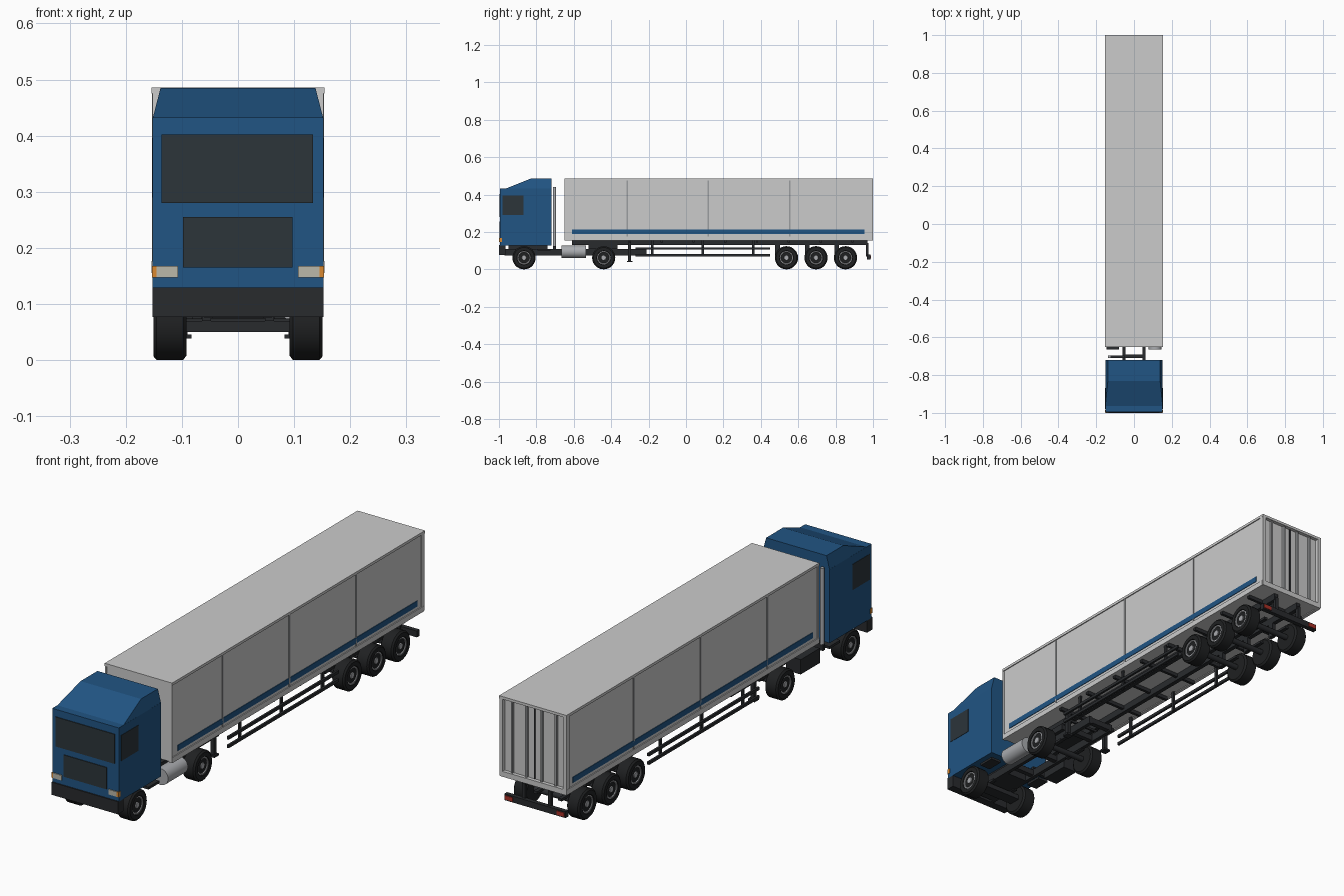
import bpy, bmesh, math
from mathutils import Matrix, Vector

if "Cube" in bpy.data.objects:
    bpy.data.objects.remove(bpy.data.objects["Cube"])


def material(name, rgb):
    m = bpy.data.materials.new(name)
    m.diffuse_color = (*rgb, 1)
    m.use_nodes = True
    m.node_tree.nodes["Principled BSDF"].inputs["Base Color"].default_value = m.diffuse_color
    return m


BLUE = material("blue_paint", (0.015, 0.09, 0.23))
DARK = material("dark_metal", (0.022, 0.024, 0.027))
RUBBER = material("rubber", (0.014, 0.015, 0.016))
GLASS = material("dark_glass", (0.025, 0.035, 0.042))
LAMP = material("lamp", (0.5, 0.48, 0.4))
AMBER = material("amber", (0.7, 0.25, 0.03))
RED = material("red", (0.4, 0.03, 0.02))
STEEL = material("steel", (0.4, 0.41, 0.43))
PANEL = material("trailer_panel", (0.52, 0.53, 0.54))
TRIM = material("trailer_trim", (0.33, 0.34, 0.35))


def finish(name, bm, mat, smooth=False):
    bmesh.ops.recalc_face_normals(bm, faces=bm.faces)
    me = bpy.data.meshes.new(name)
    bm.to_mesh(me)
    bm.free()
    ob = bpy.data.objects.new(name, me)
    bpy.context.collection.objects.link(ob)
    if mat:
        me.materials.append(mat)
    if smooth:
        bpy.ops.object.select_all(action='DESELECT')
        ob.select_set(True)
        bpy.context.view_layer.objects.active = ob
        bpy.ops.object.shade_smooth_by_angle(angle=math.radians(35))
    return ob


def box(name, x, y, z, mat=None):
    """Box from (min, max) ranges."""
    bm = bmesh.new()
    bmesh.ops.create_cube(bm, size=1)
    for v in bm.verts:
        v.co = Vector([(r[0] + r[1]) / 2 + c * (r[1] - r[0]) for r, c in zip((x, y, z), v.co)])
    return finish(name, bm, mat)


def pair(name, x, y, z, mat=None):
    """Box mirrored to both sides."""
    box("right_" + name, x, y, z, mat)
    box("left_" + name, (-x[1], -x[0]), y, z, mat)


def rod(name, a, b, r, mat=None, n=20):
    a, b = Vector(a), Vector(b)
    bm = bmesh.new()
    rot = (b - a).to_track_quat('Z', 'Y').to_matrix().to_4x4()
    bmesh.ops.create_cone(bm, cap_ends=True, segments=n, radius1=r, radius2=r,
                          depth=(b - a).length, matrix=Matrix.Translation((a + b) / 2) @ rot)
    return finish(name, bm, mat, True)


def lathe_x(name, profile, y, z, s, mat, n=28):
    """Revolve (x, radius) points around an axle line."""
    bm = bmesh.new()
    rings = [[bm.verts.new((s * x, y + r * math.cos(2 * math.pi * i / n),
                            z + r * math.sin(2 * math.pi * i / n))) for i in range(n)]
             for x, r in profile]
    for p, q in zip(rings, rings[1:]):
        for i in range(n):
            bm.faces.new((p[i], p[(i + 1) % n], q[(i + 1) % n], q[i]))
    bm.faces.new(rings[0])
    bm.faces.new(rings[-1])
    return finish(name, bm, mat, True)


# Wheels and axles
TYRE = [(.092, .036), (.092, .054), (.098, .062), (.145, .062), (.151, .055), (.151, .038), (.145, .036)]
HUB = [(.12, .036), (.148, .036), (.148, .031), (.143, .028), (.143, .014), (.148, .012)]
for k, y in enumerate((-.866, -.44, .537, .695, .853), 1):
    for s, side in ((1, "right"), (-1, "left")):
        lathe_x(f"{side}_tyre_{k}", TYRE, y, .062, s, RUBBER)
        lathe_x(f"{side}_hub_{k}", HUB, y, .062, s, STEEL)
    rod(f"axle_{k}", (-.1, y, .062), (.1, y, .062), .012, DARK, 12)
    pair(f"axle_spring_{k}", (.048, .064), (y - .05, y + .05), (.07, .08), DARK)

# Cab: body with tapered roof
box("cab_body", (-.152, .152), (-.995, -.72), (.127, .432), BLUE)
bm = bmesh.new()
low = [(-.152, -.965), (.152, -.965), (.152, -.72), (-.152, -.72)]
top = [(-.138, -.83), (.138, -.83), (.138, -.72), (-.138, -.72)]
lo = [bm.verts.new((*p, .431)) for p in low]
hi = [bm.verts.new((*p, .485)) for p in top]
for i in range(4):
    j = (i + 1) % 4
    bm.faces.new((lo[i], lo[j], hi[j], hi[i]))
bm.faces.new(hi)
bm.faces.new(lo)
finish("cab_roof", bm, BLUE)

# Cab details
box("windscreen", (-.136, .134), (-.998, -.99), (.28, .402), GLASS)
box("grille", (-.098, .097), (-.998, -.99), (.165, .255), GLASS)
pair("side_window", (.148, .1535), (-.98, -.868), (.29, .396), GLASS)
pair("headlight", (.107, .145), (-.999, -.99), (.147, .168), LAMP)
pair("indicator", (.145, .1535), (-.999, -.985), (.147, .168), AMBER)
box("front_bumper", (-.152, .152), (-1, -.965), (.077, .129), DARK)
pair("cab_step", (.1, .148), (-.795, -.725), (.1, .11), DARK)
box("engine", (-.045, .045), (-.95, -.74), (.075, .128), DARK)
box("front_axle_beam", (-.105, .105), (-.89, -.84), (.05, .07), DARK)

# Tractor chassis
pair("chassis_rail", (.045, .06), (-.97, -.21), (.075, .108), DARK)
for k, y in enumerate((-.7, -.55, -.33, -.22)):
    box(f"chassis_crossmember_{k}", (-.05, .05), (y - .01, y + .01), (.08, .104), DARK)
box("fifth_wheel", (-.075, .075), (-.52, -.365), (.108, .135), DARK)
rod("fuel_tank", (.112, -.665, .094), (.112, -.535, .094), .034, STEEL, 24)
box("battery_box", (-.146, -.08), (-.665, -.54), (.065, .126), DARK)
rod("exhaust_stack", (-.13, -.703, .125), (-.13, -.703, .44), .008, STEEL, 12)
box("exhaust_bracket", (-.138, -.05), (-.71, -.696), (.1, .126), DARK)

# Trailer body
box("trailer_body", (-.15, .15), (-.648, .985), (.158, .478), PANEL)
box("trailer_roof", (-.154, .154), (-.65, 1), (.475, .486), PANEL)
pair("bottom_rail", (.14, .154), (-.65, .995), (.155, .177), PANEL)
pair("side_stripe", (.149, .1525), (-.61, .955), (.19, .213), BLUE)
for k, y in enumerate((-.315, .12, .555)):
    pair(f"side_post_{k}", (.149, .1525), (y - .004, y + .004), (.177, .476), TRIM)
pair("front_corner_post", (.145, .1525), (-.65, -.642), (.177, .476), PANEL)

# Rear doors with frame and lock rods
pair("rear_corner_post", (.138, .153), (.98, 1), (.157, .478), PANEL)
box("rear_sill", (-.15, .15), (.98, 1), (.155, .177), PANEL)
box("door_seam", (-.003, .003), (.984, .989), (.178, .474), DARK)
for k, x in enumerate((.035, .1)):
    pair(f"lock_rod_{k}", (x - .004, x + .004), (.984, .995), (.178, .474), TRIM)

# Trailer underframe
pair("frame_rail", (.05, .068), (-.61, .97), (.13, .158), DARK)
for k in range(8):
    y = -.3 + k * .17
    box(f"frame_crossmember_{k}", (-.14, .14), (y - .006, y + .006), (.143, .158), DARK)
for k, y in enumerate((.537, .695, .853)):
    pair(f"axle_hanger_{k}", (.05, .064), (y - .06, y - .035), (.068, .135), DARK)

# Side guards, landing legs
for k, z in enumerate((.076, .111)):
    pair(f"side_guard_{k}", (.138, .147), (-.27, .45), (z - .006, z + .006), DARK)
for k, y in enumerate((-.18, .09, .36)):
    pair(f"guard_bracket_{k}", (.13, .138), (y - .006, y + .006), (.07, .158), DARK)
pair("landing_leg", (.09, .106), (-.309, -.293), (.045, .158), DARK)
pair("landing_foot", (.083, .113), (-.316, -.286), (.038, .046), DARK)
box("landing_brace", (-.095, .095), (-.305, -.297), (.11, .12), DARK)

# Rear underrun bar with lamps
box("rear_bar", (-.14, .14), (.968, .986), (.053, .079), DARK)
pair("bar_hanger", (.052, .066), (.962, .976), (.07, .14), DARK)
pair("tail_lamp", (.1, .136), (.98, .989), (.058, .074), RED)
